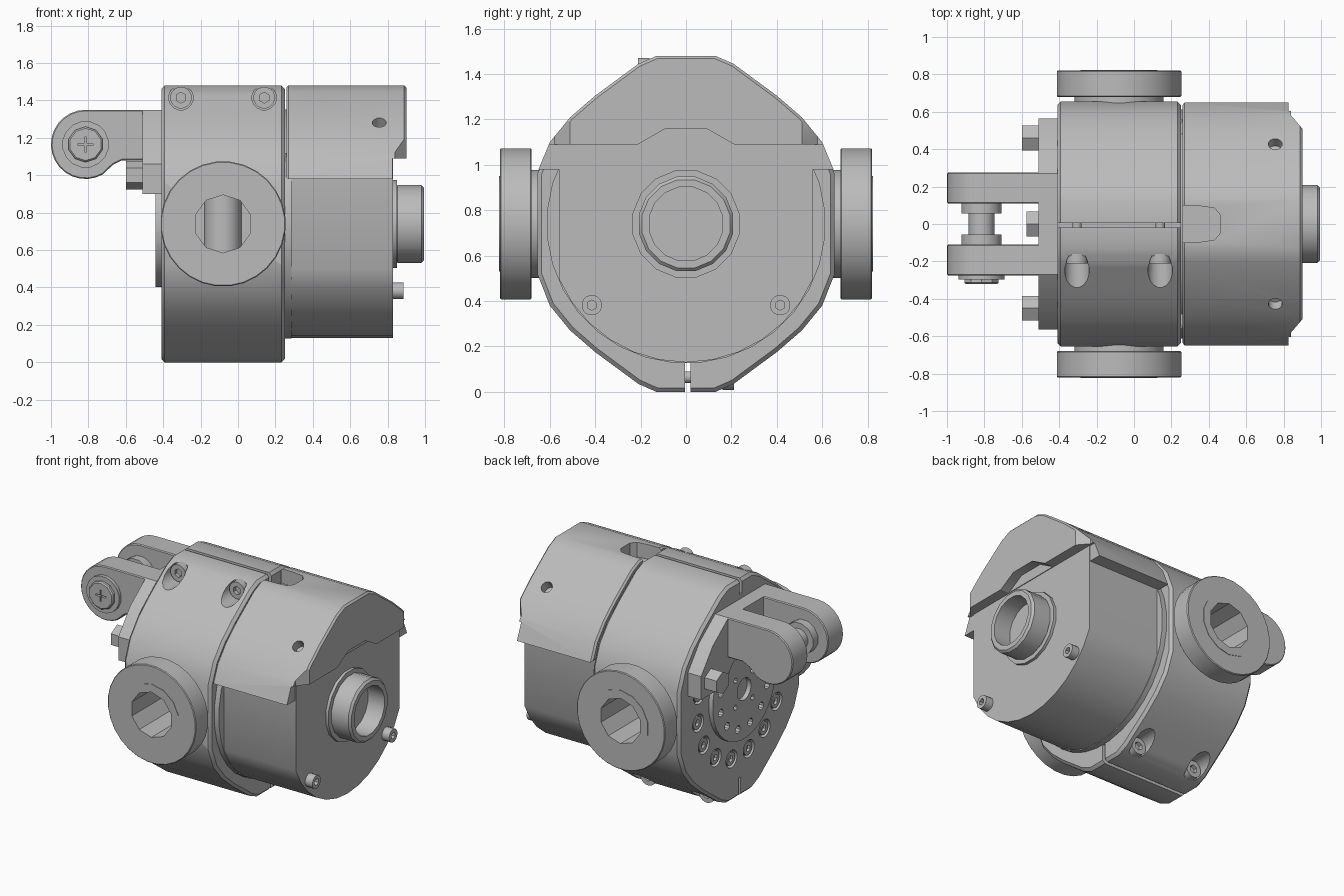
import bpy, bmesh, math
from mathutils import Vector

cube = bpy.data.objects.get("Cube")
if cube:
    bpy.data.objects.remove(cube, do_unlink=True)

steel = bpy.data.materials.new("grey_steel")
steel.use_nodes = True
GREY = (0.5, 0.5, 0.5, 1)
steel.diffuse_color = GREY
steel.node_tree.nodes["Principled BSDF"].inputs["Base Color"].default_value = GREY

MID = 0.74  # height of the main axis


def place(axis, p, d):
    """Point p in the plane across an axis, at distance d along it."""
    return {"x": (d, p[0], p[1]), "y": (p[0], d, p[1]), "z": (p[0], p[1], d)}[axis]


def arc(c, r, start, end, n):
    steps = [math.radians(start + (end - start) * i / n) for i in range(n + 1)]
    return [(c[0] + r * math.cos(t), c[1] + r * math.sin(t)) for t in steps]


def mirrored(pts):
    return pts + [(-u, v) for u, v in reversed(pts)]


def finish(ob):
    bpy.ops.object.select_all(action="DESELECT")
    ob.select_set(True)
    bpy.context.view_layer.objects.active = ob
    bpy.ops.object.shade_smooth_by_angle(angle=math.radians(32))


def prism(name, pts, axis, a, b, bevel=0):
    """Extrude an outline along an axis from a to b, with optional chamfer."""
    bm = bmesh.new()
    face = bm.faces.new([bm.verts.new(place(axis, p, a)) for p in pts])
    out = bmesh.ops.extrude_face_region(bm, geom=[face])["geom"]
    shift = Vector(place(axis, (0, 0), b - a))
    bmesh.ops.translate(bm, vec=shift, verts=[v for v in out if isinstance(v, bmesh.types.BMVert)])
    bmesh.ops.recalc_face_normals(bm, faces=bm.faces)
    if bevel:
        i = "xyz".index(axis)
        rim = [e for e in bm.edges if abs(e.verts[0].co[i] - e.verts[1].co[i]) < 1e-5]
        bmesh.ops.bevel(bm, geom=rim, offset=bevel, segments=1, affect="EDGES")
    me = bpy.data.meshes.new(name)
    bm.to_mesh(me)
    bm.free()
    me.materials.append(steel)
    ob = bpy.data.objects.new(name, me)
    bpy.context.collection.objects.link(ob)
    finish(ob)
    return ob


def cyl(name, axis, c, r, a, b, n=24, bevel=0):
    return prism(name, arc(c, r, 180 / n, 360 - 180 / n, n - 1), axis, a, b, bevel)


def cut(ob, tool, op="DIFFERENCE"):
    """Apply a boolean, then drop the tool."""
    mod = ob.modifiers.new("cut", "BOOLEAN")
    mod.object, mod.operation, mod.solver = tool, op, "EXACT"
    bpy.ops.object.select_all(action="DESELECT")
    ob.select_set(True)
    bpy.context.view_layer.objects.active = ob
    while ob.modifiers[0] != mod:
        bpy.ops.object.modifier_remove(modifier=ob.modifiers[0].name)
    bpy.ops.object.modifier_apply(modifier=mod.name)
    bpy.data.objects.remove(tool, do_unlink=True)
    finish(ob)


def box(name, axis, u, v, a, b):
    return prism(name, [(u[0], v[0]), (u[1], v[0]), (u[1], v[1]), (u[0], v[1])], axis, a, b)


def socket_screw(name, axis, c, r, base, tip):
    ob = cyl(name, axis, c, r, base, tip, 16)
    depth = (tip - base) * 0.5
    cut(ob, cyl("tool", axis, c, r * 0.5, tip - depth, tip + depth, 6))


# Clamp ring: chamfered outline, split at the top and bottom
quarter = [(0.655, 0.22), (0.6, 0.36), (0.51, 0.47), (0.4, 0.565), (0.21, 0.705), (0.13, 0.74)]
upper = mirrored(quarter)
outline = [(y, MID + z) for y, z in upper] + [(-y, MID - z) for y, z in upper]
ring = prism("clamp_ring", outline, "x", -0.41, 0.25, 0.018)
cut(ring, box("tool", "x", (-0.005, 0.02), (-0.1, 0.13), -0.6, 0.4))
cut(ring, box("tool", "x", (-0.02, 0.005), (1.38, 1.6), -0.6, 0.4))

# Clamp screws in counterbores: front at the top, back at the bottom
for side, z in ((-1, 1.415), (1, 0.065)):
    for x in (-0.305, 0.14):
        cut(ring, cyl("tool", "y", (x, z), 0.066, side * 0.17, side * 0.6, 16))
        socket_screw("clamp_screw", "y", (x, z), 0.058, side * 0.16, side * 0.212)
        cyl("clamp_screw_shank", "y", (x, z), 0.026, -0.17, 0.17, 12)

# Side ports: neck, thick disc, thin insert and a bore reaching into the ring
PORT = (-0.08, MID)
for side in (-1, 1):
    neck = cyl("port_neck", "y", PORT, 0.24, side * 0.6, side * 0.7)
    disc = cyl("port_disc", "y", PORT, 0.335, side * 0.68, side * 0.82, 28, 0.005)
    insert = cyl("port_insert", "y", PORT, 0.21, side * 0.8, side * 0.823, 14)
    for part in (ring, neck, disc, insert):
        cut(part, cyl("tool", "y", PORT, 0.155, side * 0.42, side * 0.9, 10))
    cyl("port_core", "z", (-0.08, side * 0.4), 0.1, MID - 0.16, MID + 0.16, 16)

# Lower housing: round underside with flat sides
bottom = arc((0, MID), 0.61, 203.4, 336.6, 12)
prism("lower_housing", bottom + [(0.56, 1.12), (-0.56, 1.12)], "x", 0.25, 0.83)
cyl("housing_collar", "x", (0, MID), 0.615, 0.24, 0.285, 32)

# Upper cover: follows the ring outline, corners trimmed and end overhanging
roof = mirrored([(0.65, 0.24)] + quarter[1:])
cover = prism("upper_cover", [(y, MID + z) for y, z in roof], "x", 0.258, 0.9, 0.012)
plan = [(0.2, 0.7), (0.82, 0.7), (0.84, 0.645), (0.84, 0.58), (0.9, 0.51)]
plan = plan + [(x, -y) for x, y in reversed(plan)]
cut(cover, prism("tool", plan, "z", 0.8, 1.7), "INTERSECT")
cut(cover, box("tool", "y", (0.825, 1.1), (0.8, 1.09), -1, 1))
cut(cover, prism("tool", mirrored([(0.23, 1.08), (0.09, 1.16)]), "x", 0.835, 1.0))
notch = [(0.2, -0.1), (0.36, -0.095), (0.43, -0.085), (0.46, -0.05)]
cut(cover, prism("tool", notch + [(x, -y) for x, y in reversed(notch)], "z", 1.38, 1.6))
for side in (-1, 1):
    hole = cyl("tool", "z", (0, 0), 0.038, -0.07, 0.15, 12)
    hole.location = (0.755, side * 0.43, 1.285)
    hole.rotation_euler.x = -side * math.radians(37)
    bpy.context.view_layer.update()
    cut(cover, hole)

# Cable boss and screws on the housing end
cyl("boss_flange", "x", (0, MID), 0.24, 0.82, 0.85, 16)
boss = cyl("cable_boss", "x", (0, MID), 0.212, 0.84, 0.995, 16, 0.014)
cut(boss, cyl("tool", "x", (0, MID), 0.165, 0.87, 1.1, 16))
for y in (-0.415, 0.415):
    socket_screw("end_screw", "x", (y, 0.382), 0.045, 0.82, 0.885)

# Rotor face with a central hole and a circle of small holes
rotor = cyl("rotor_face", "x", (0, MID), 0.34, -0.38, -0.44, 32)
cut(rotor, cyl("tool", "x", (0, MID), 0.075, -0.4, -0.5, 16))
for y, z in arc((0, MID), 0.26, 15, 345, 11):
    cut(rotor, cyl("tool", "x", (y, z), 0.026, -0.41, -0.5, 10))
for y, z in arc((0, MID), 0.13, 45, 315, 3):
    cut(rotor, cyl("tool", "x", (y, z), 0.018, -0.41, -0.5, 8))

# Sunk screws around the rotor
for y, z in arc((0, MID), 0.46, 165, 375, 9):
    cut(ring, cyl("tool", "x", (y, z), 0.06, -0.38, -0.5, 16))
    socket_screw("face_screw", "x", (y, z), 0.045, -0.37, -0.405)

# Bracket plate curving over the rotor
plate = mirrored([(0.565, 0.9), (0.565, 1.06), (0.44, 1.22), (0.27, 1.35)])
prism("bracket_plate", plate + arc((0, MID), 0.355, 153, 27, 10), "x", -0.4, -0.51)

# Bracket bolts
for y, z, tip in ((-0.45, 1.0, -0.6), (0.46, 1.0, -0.6), (0.0, 1.2, -0.575)):
    cyl("bracket_bolt", "x", (y, z), 0.076, -0.5, tip, 6)

# Clevis arms
PIN = (-0.815, 1.165)
arm = [(-0.45, 1.35)] + arc(PIN, 0.185, 90, 300, 16) + [(-0.67, 1.055), (-0.62, 1.08), (-0.45, 1.08)]
for side in (-1, 1):
    prism("clevis_arm", arm, "y", side * 0.11, side * 0.275, 0.006)
    cyl("pin_spacer", "y", PIN, 0.11, side * 0.055, side * 0.115, 12)

# Clevis pin with washer and cross-slotted head
cyl("clevis_pin", "y", PIN, 0.07, -0.2, 0.2, 16)
cyl("pin_washer", "y", PIN, 0.125, -0.27, -0.298, 16)
head = cyl("pin_head", "y", PIN, 0.095, -0.29, -0.322, 10, 0.008)
for w, h in ((0.04, 0.005), (0.005, 0.04)):
    cut(head, box("tool", "y", (PIN[0] - w, PIN[0] + w), (PIN[1] - h, PIN[1] + h), -0.305, -0.4))
